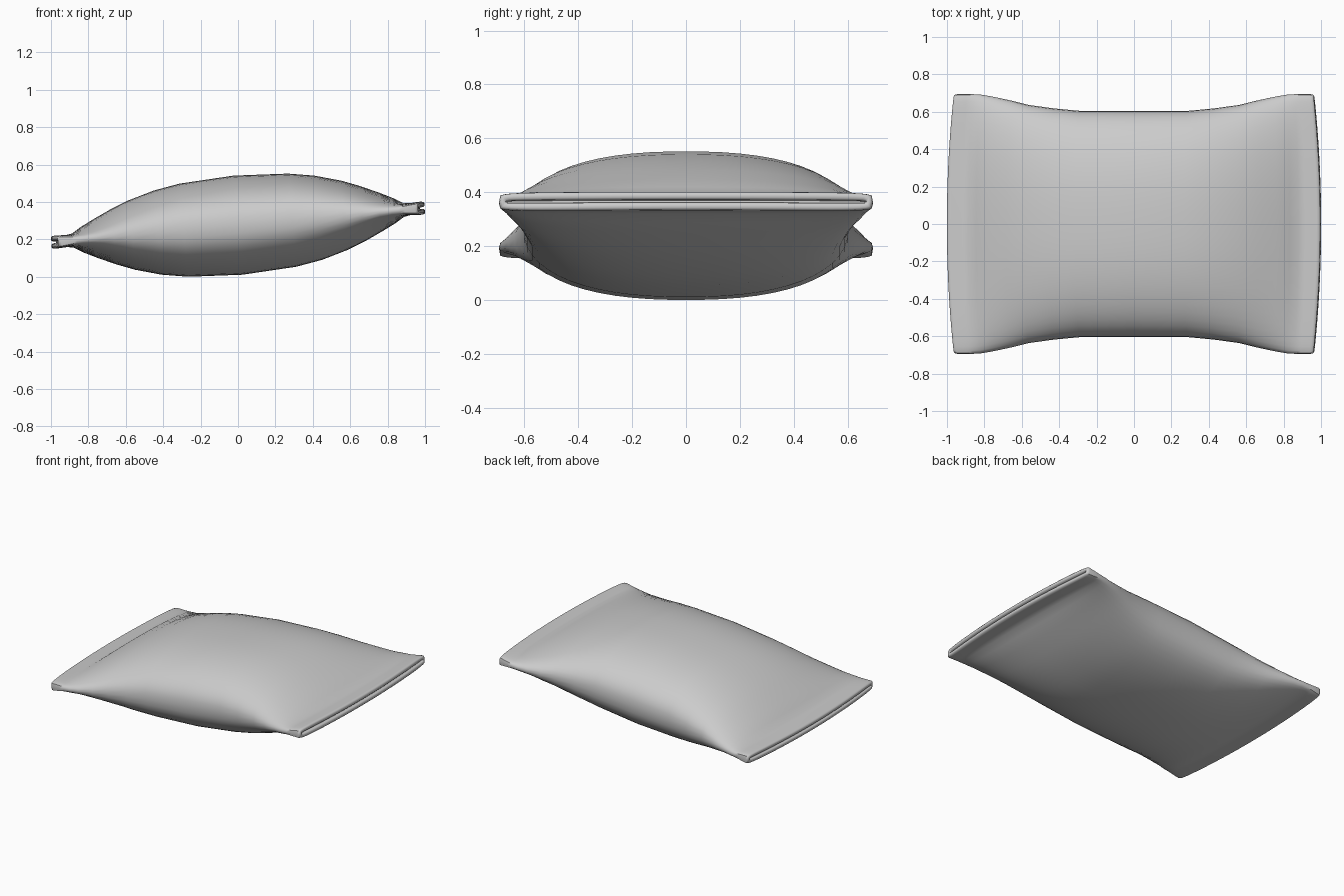
import bpy, bmesh, math

if "Cube" in bpy.data.objects:
    bpy.data.objects.remove(bpy.data.objects["Cube"])

# Stations from middle to end: along, half thickness, half width, edge squareness
HALF = [(0.0, .266, .605, 2.35), (.29, .250, .605, 2.35), (.43, .226, .618, 2.3),
        (.57, .186, .637, 2.25), (.67, .147, .661, 2.2), (.77, .101, .681, 2.2),
        (.84, .066, .692, 2.6), (.885, .038, .694, 4), (.92, .032, .694, 6),
        (.98, .035, .694, 8), (.994, .033, .691, 8), (1.0, .026, .684, 8),
        (1.0, .012, .675, 8), (.994, .006, .670, 8), (.975, .004, .665, 8)]
STATIONS = [(-s, h, w, n) for s, h, w, n in reversed(HALF[1:])] + HALF
M = 28      # segments across the width
TILT = math.radians(5.3)


def section(bm, s, h, w, n):
    """Closed cushion-shaped ring with the end bowed outwards."""
    ring = []
    for i in range(2 * M):
        t = -math.pi / 2 + math.pi * i / M
        u = math.sin(t)
        z = max(0.0, 1 - abs(u) ** n) ** (1 / n)
        z = z * h if i <= M else -z * h
        x = s * (1.0025 - 0.036 * u * u * abs(s) ** 3)
        ring.append(bm.verts.new((x * math.cos(TILT) - z * math.sin(TILT), u * w,
                                  x * math.sin(TILT) + z * math.cos(TILT))))
    return ring


# Puffed pouch with flat, slit seals at both ends
bm = bmesh.new()
rings = [section(bm, *st) for st in STATIONS]
for a, b in zip(rings, rings[1:]):
    for i in range(2 * M):
        j = (i + 1) % (2 * M)
        bm.faces.new((a[i], a[j], b[j], b[i]))

# Close the bottom of each slit
for r in (rings[0], rings[-1]):
    for i in range(M):
        lo = [r[i], r[i + 1], r[(2 * M - i - 1) % (2 * M)], r[(2 * M - i) % (2 * M)]]
        bm.faces.new(list(dict.fromkeys(lo)))
bmesh.ops.recalc_face_normals(bm, faces=bm.faces)

# Stand on the ground
low = min(v.co.z for v in bm.verts)
bmesh.ops.translate(bm, verts=bm.verts, vec=(0, 0, -low))

mesh = bpy.data.meshes.new("pouch")
bm.to_mesh(mesh)
bm.free()
pouch = bpy.data.objects.new("pouch", mesh)
bpy.context.collection.objects.link(pouch)
bpy.context.view_layer.objects.active = pouch
pouch.select_set(True)
bpy.ops.object.shade_smooth_by_angle(angle=math.radians(50))
